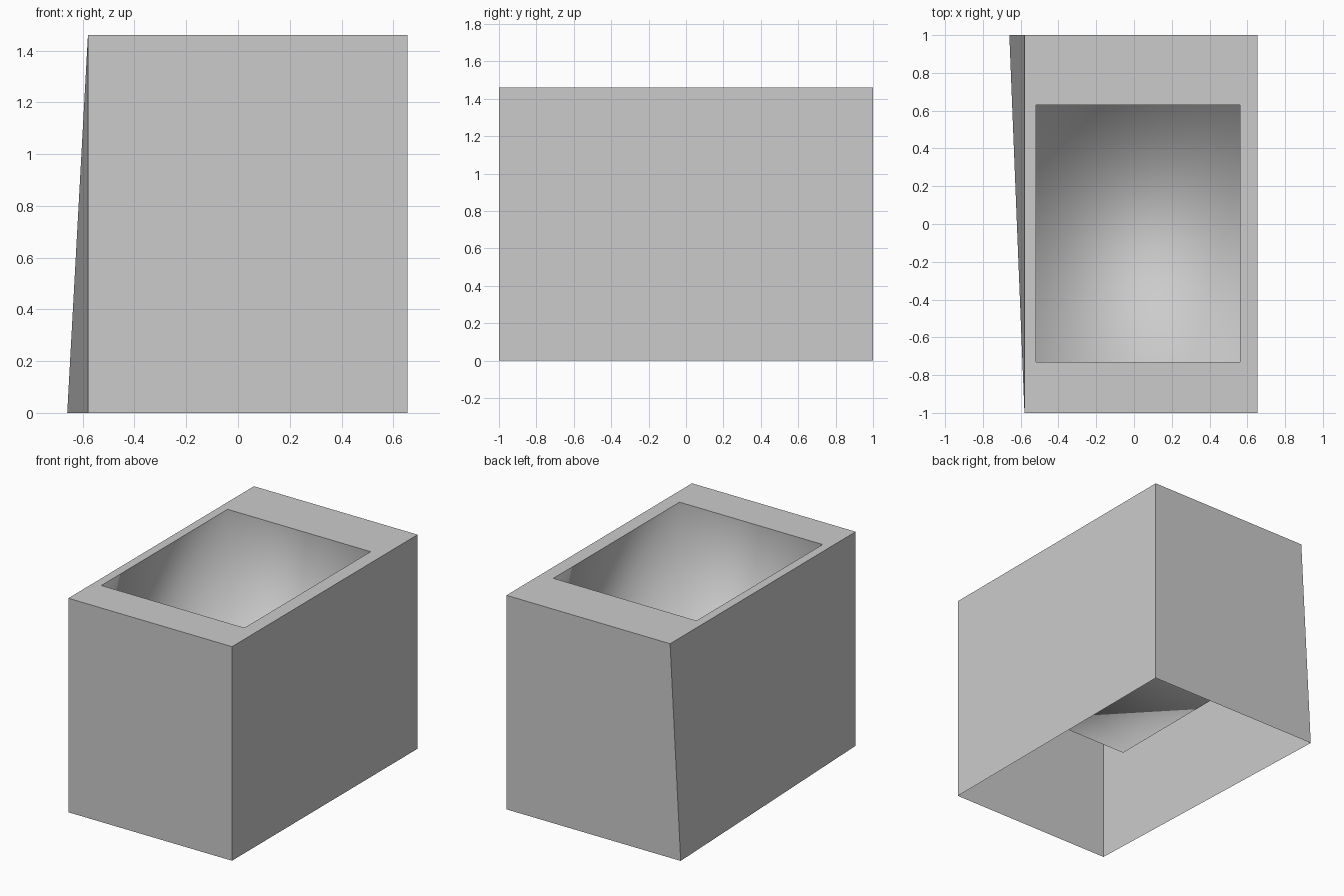
import bpy, bmesh

if "Cube" in bpy.data.objects:
    bpy.data.objects.remove(bpy.data.objects["Cube"])


def ring(bm, x0, x1, y0, y1, z):
    """Closed rectangular loop of four vertices."""
    return [bm.verts.new((x, y, z)) for x, y in ((x0, y0), (x1, y0), (x1, y1), (x0, y1))]


def bridge(bm, a, b):
    """Quads joining two matching loops."""
    for i in range(4):
        j = (i + 1) % 4
        bm.faces.new((a[i], a[j], b[j], b[i]))


def finish(bm, name):
    mesh = bpy.data.meshes.new(name)
    bm.to_mesh(mesh)
    bm.free()
    ob = bpy.data.objects.new(name, mesh)
    bpy.context.collection.objects.link(ob)
    return ob


HEIGHT, FLOOR = 1.46, 0.64
OUTER = (-0.58, 0.655, -1.0, 1.0)
HOLE = (-0.52, 0.56, -0.73, 0.63)

# Outer walls (open underneath) and the flat rim around the opening
bm = bmesh.new()
base = ring(bm, *OUTER, 0)
base[3].co.x = -0.66          # back left foot flares outward
top = ring(bm, *OUTER, HEIGHT)
opening = ring(bm, *HOLE, HEIGHT)
bridge(bm, base, top)
bridge(bm, top, opening)
finish(bm, "outer_box")

# Sunken basin hanging from the opening, shaded smoothly across its corners
bm = bmesh.new()
lip = ring(bm, *HOLE, HEIGHT)
floor = ring(bm, *HOLE, FLOOR)
bridge(bm, lip, floor)
bm.faces.new(floor)
for f in bm.faces:
    f.smooth = True
finish(bm, "basin")
